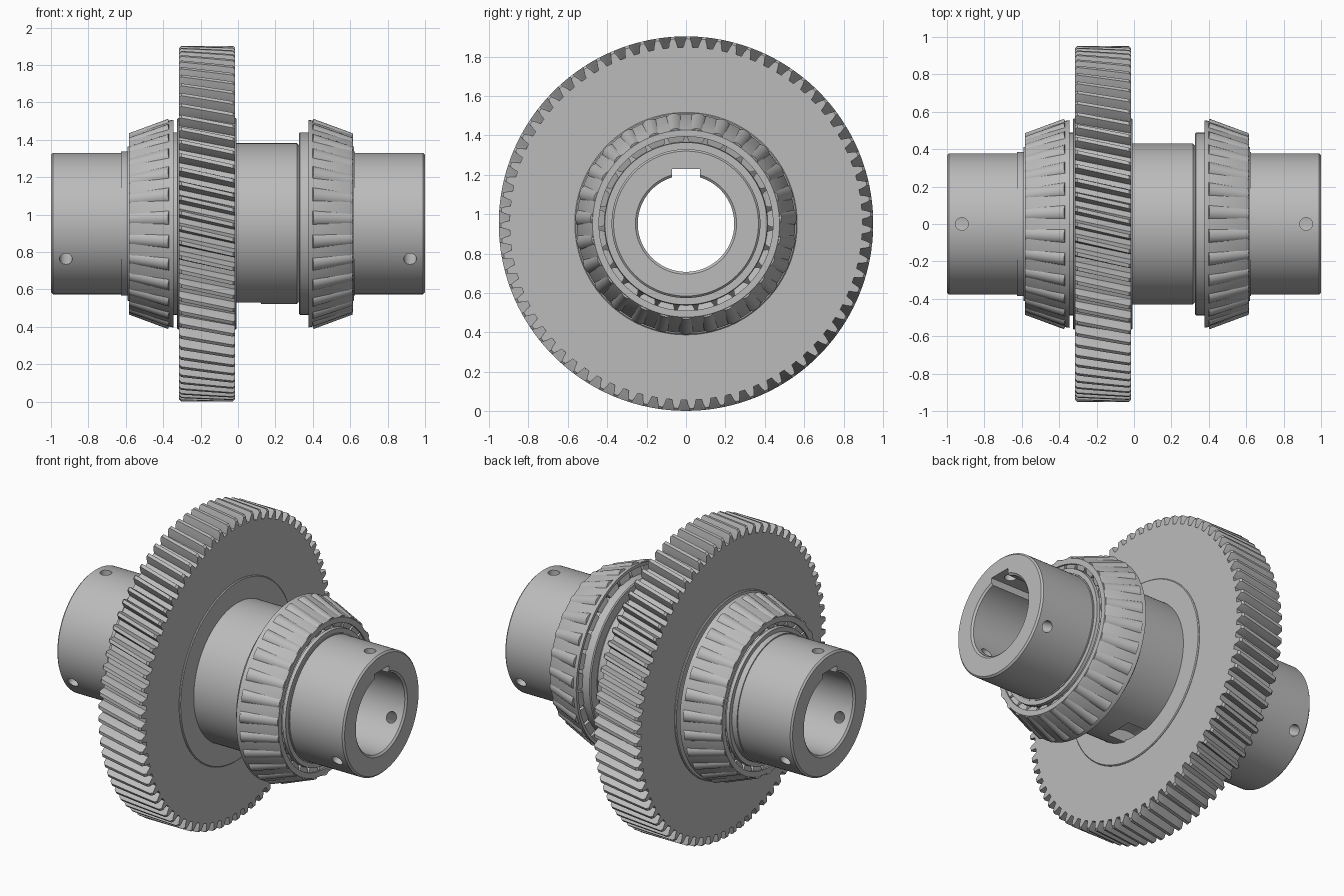
import bpy, bmesh
from math import pi, sin, cos, tan, radians
from mathutils import Matrix, Vector

cube = bpy.data.objects.get("Cube")
if cube:
    bpy.data.objects.remove(cube)

AXIS = 0.952          # height of the shaft axis
ROLLERS = 27
TEETH = 75

steel = bpy.data.materials.new("steel grey")
steel.use_nodes = True
steel.diffuse_color = (0.5, 0.5, 0.5, 1)
steel.node_tree.nodes["Principled BSDF"].inputs["Base Color"].default_value = (0.5, 0.5, 0.5, 1)


def finish(name, bm, angle=28):
    """Turn a bmesh built around the x axis into a shaded object."""
    bmesh.ops.recalc_face_normals(bm, faces=bm.faces)
    mesh = bpy.data.meshes.new(name)
    bm.to_mesh(mesh)
    bm.free()
    mesh.materials.append(steel)
    mesh.transform(Matrix.Translation((0, 0, AXIS)))
    ob = bpy.data.objects.new(name, mesh)
    bpy.context.collection.objects.link(ob)
    bpy.ops.object.select_all(action='DESELECT')
    ob.select_set(True)
    bpy.context.view_layer.objects.active = ob
    bpy.ops.object.shade_smooth_by_angle(angle=radians(angle))
    return ob


def bridge(bm, rings):
    """Join a closed cycle of equal rings with quads."""
    for a, b in zip(rings, rings[1:] + rings[:1]):
        n = len(a)
        for i in range(n):
            j = (i + 1) % n
            bm.faces.new((a[i], a[j], b[j], b[i]))


def ring(bm, x, polar):
    return [bm.verts.new((x, r * cos(t), r * sin(t))) for r, t in polar]


def lathe(name, profile, steps=120):
    """Revolve a closed (x, radius) profile around the x axis."""
    bm = bmesh.new()
    turn = [2 * pi * i / steps for i in range(steps)]
    bridge(bm, [ring(bm, x, [(r, t) for t in turn]) for x, r in profile])
    return finish(name, bm)


def cylinder(bm, start, end, r1, r2, segments=24):
    start, end = Vector(start), Vector(end)
    axis = end - start
    place = Matrix.Translation((start + end) / 2) @ axis.to_track_quat('Z', 'Y').to_matrix().to_4x4()
    bmesh.ops.create_cone(bm, cap_ends=True, segments=segments, radius1=r1, radius2=r2,
                          depth=axis.length, matrix=place)


def cut(target, name, bm):
    """Subtract a cutter and remove it again."""
    cutter = finish(name, bm)
    cutter.hide_render = True
    mod = target.modifiers.new(name, 'BOOLEAN')
    mod.operation = 'DIFFERENCE'
    mod.solver = 'EXACT'
    mod.object = cutter
    bpy.ops.object.select_all(action='DESELECT')
    target.select_set(True)
    bpy.context.view_layer.objects.active = target
    bpy.ops.object.modifier_apply(modifier=name)
    bpy.data.objects.remove(cutter)


# Hollow stepped shaft with chamfered ends and bore
c = 0.01
shaft = lathe("shaft", [
    (-1, 0.378 - c), (-1 + c, 0.378), (-0.625, 0.378), (-0.625, 0.385), (-0.3, 0.385),
    (-0.3, 0.43), (0.315, 0.43), (0.325, 0.42), (0.325, 0.385), (0.625, 0.385),
    (0.625, 0.378), (1 - c, 0.378), (1, 0.378 - c),
    (1, 0.257), (1 - c, 0.245), (-1 + c, 0.245), (-1, 0.257)])

# Keyway along the top of the bore
bm = bmesh.new()
bmesh.ops.create_cube(bm, size=1, matrix=Matrix.Translation((0, 0, 0.2)) @
                      Matrix.Diagonal((2.2, 0.144, 0.156, 1)))
cut(shaft, "bore_keyway", bm)

# Three radial pin holes at each end
bm = bmesh.new()
for x in (-0.92, 0.92):
    for deg in (90, 210, 330):
        a = radians(deg)
        cylinder(bm, (x, 0.15 * cos(a), 0.15 * sin(a)), (x, 0.5 * cos(a), 0.5 * sin(a)),
                 0.034, 0.034, 32)
cut(shaft, "pin_holes", bm)

# Run-out of the gear key slot under the hub
bm = bmesh.new()
cylinder(bm, (-0.03, -0.09, -0.522), (-0.03, 0.09, -0.522), 0.18, 0.18, 64)
cut(shaft, "hub_key_slot", bm)
bpy.ops.object.shade_smooth_by_angle(angle=radians(28))

# Helical gear wheel
X0, X1 = -0.315, -0.015
TIP, ROOT, BORE = 0.951, 0.896, 0.425
pitch = 2 * pi / TEETH
tooth = [(0.0, -0.31), (0.5, -0.24), (1.0, -0.13), (1.0, 0.13), (0.5, 0.24), (0.0, 0.31)]
bm = bmesh.new()


def gear_ring(x, tip):
    twist = (x - X0) * tan(radians(13)) / TIP + pi / 2
    return ring(bm, x, [(ROOT + (tip - ROOT) * h, (k + f) * pitch + twist)
                        for k in range(TEETH) for h, f in tooth])


def bore_ring(x):
    n = TEETH * len(tooth)
    return ring(bm, x, [(BORE, (v // len(tooth) + tooth[v % len(tooth)][1]) * pitch + pi / 2)
                        for v in range(n)])


sections = [gear_ring(X0, TIP - 0.012)]
for i in range(7):
    sections.append(gear_ring(X0 + 0.012 + (X1 - X0 - 0.024) * i / 6, TIP))
sections.append(gear_ring(X1, TIP - 0.012))
bridge(bm, sections + [bore_ring(X1), bore_ring(X0)])
finish("gear_wheel", bm, 20)

# Raised boss on both gear faces
lathe("gear_boss", [(-0.325, 0.42), (-0.325, 0.56), (-0.32, 0.565), (-0.012, 0.565),
                    (-0.007, 0.56), (-0.007, 0.42)])

# Tapered roller bearings, narrow ends outward
for side, sign, shift in (("left", 1, 0.0), ("right", -1, -0.03)):
    def px(x):
        return sign * (x + shift)

    lathe(side + "_bearing_race", [(px(x), r) for x, r in (
        (0.325, 0.38), (0.325, 0.482), (0.331, 0.488), (0.385, 0.488), (0.385, 0.463),
        (0.6, 0.4), (0.6, 0.415), (0.62, 0.412), (0.62, 0.38))])
    lathe(side + "_bearing_cage", [(px(x), r) for x, r in (
        (0.376, 0.535), (0.376, 0.555), (0.39, 0.553), (0.6, 0.484), (0.614, 0.475),
        (0.614, 0.442), (0.604, 0.442), (0.6, 0.466))])
    bm = bmesh.new()
    for k in range(ROLLERS):
        a = 2 * pi * k / ROLLERS - pi / 2
        cylinder(bm, (px(0.388), 0.515 * cos(a), 0.515 * sin(a)),
                 (px(0.6), 0.444 * cos(a), 0.444 * sin(a)), 0.051, 0.044)
    finish(side + "_bearing_rollers", bm)
